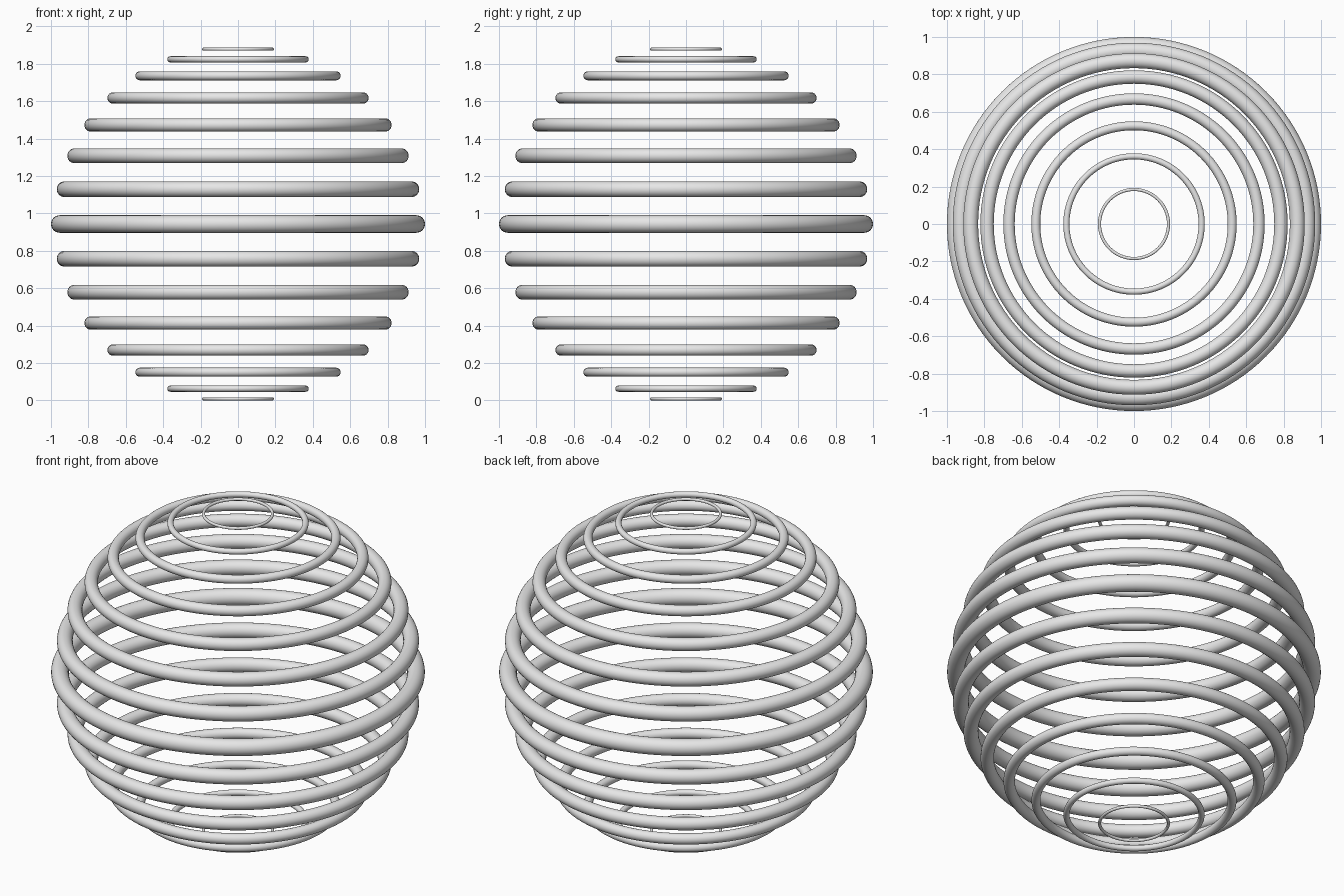
import bpy
import math

if "Cube" in bpy.data.objects:
    bpy.data.objects.remove(bpy.data.objects["Cube"])

CENTRE_Z = 0.943      # height of the sphere's middle
SPHERE_R = 0.953      # sphere the ring centres lie on
STEPS = 16            # latitude divisions from pole to pole

grey = bpy.data.materials.new("light_grey")
grey.diffuse_color = (0.8, 0.8, 0.8, 1.0)
grey.use_nodes = True
grey.node_tree.nodes["Principled BSDF"].inputs["Base Color"].default_value = grey.diffuse_color


def ring(name, z, major, minor):
    bpy.ops.mesh.primitive_torus_add(
        location=(0, 0, z), major_radius=major, minor_radius=minor,
        major_segments=128, minor_segments=24)
    obj = bpy.context.object
    obj.name = name
    obj.data.materials.append(grey)
    bpy.ops.object.shade_smooth()


# Stacked latitude rings, thinner towards the poles
for i in range(1, STEPS):
    angle = math.pi * i / STEPS
    z = CENTRE_Z - SPHERE_R * math.cos(angle)
    s = math.sin(angle)
    if i == STEPS // 2:
        ring("equator_ring", z, 0.953, 0.047)
    else:
        ring(f"latitude_ring_{i:02d}", z, 0.945 * s, 0.043 * s)
